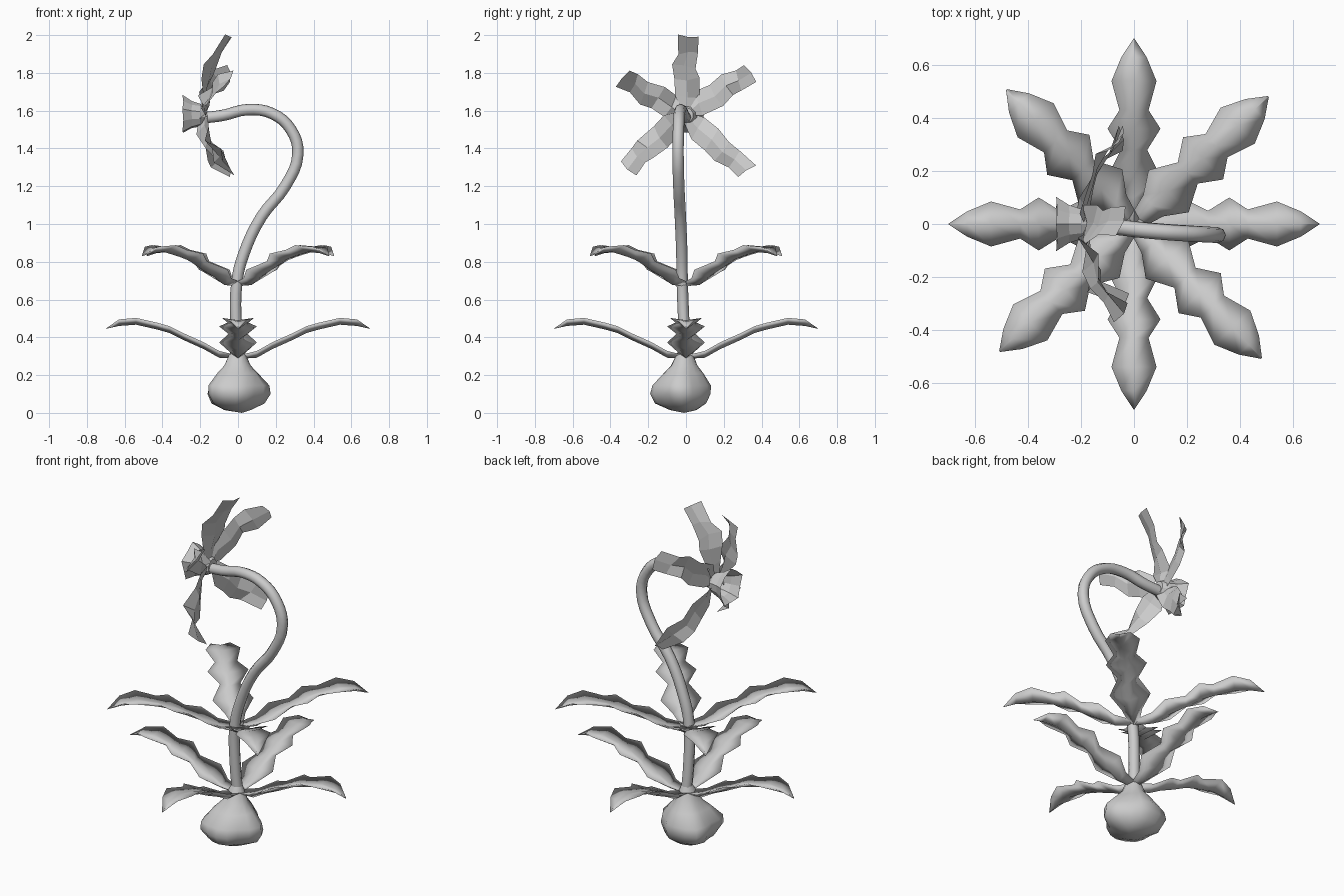
import bpy, math, random
from mathutils import Vector, Matrix

if "Cube" in bpy.data.objects:
    bpy.data.objects.remove(bpy.data.objects["Cube"])

random.seed(11)


def make(name, verts, faces, smooth=False):
    mesh = bpy.data.meshes.new(name)
    mesh.from_pydata(verts, [], faces)
    mesh.update()
    obj = bpy.data.objects.new(name, mesh)
    bpy.context.collection.objects.link(obj)
    for p in mesh.polygons:
        p.use_smooth = smooth
    return obj


def strip_faces(rows):
    # quads for a strip that is three points wide
    return [(3 * i + j, 3 * i + j + 1, 3 * i + j + 4, 3 * i + j + 3)
            for i in range(rows - 1) for j in (0, 1)]


def ring_faces(rings, n):
    return [(i * n + j, i * n + (j + 1) % n, (i + 1) * n + (j + 1) % n, (i + 1) * n + j)
            for i in range(rings - 1) for j in range(n)]


# Bulb: lumpy lathe
profile = [(0.015, 0.07), (0.05, 0.135), (0.10, 0.16), (0.145, 0.155),
           (0.21, 0.105), (0.25, 0.07), (0.30, 0.048), (0.34, 0.03)]
n = 16
verts = []
for z, r in profile:
    for j in range(n):
        a = math.tau * j / n
        lump = 1 + r * 0.6 * math.sin(3 * a + 0.5 + z * 9) + r * 0.4 * math.cos(5 * a)
        verts.append((r * lump * math.cos(a) - 0.08 * r, r * lump * math.sin(a) - 0.17 * r, z))
faces = ring_faces(len(profile), n)
verts.append((0.02, -0.01, 0.0))
faces += [(len(verts) - 1, (j + 1) % n, j) for j in range(n)]
make("bulb", verts, faces, True)

# Stem: round swept curve with a drooping hook
path = [(0, 0, 0.28), (-0.01, -0.01, 0.45), (-0.005, -0.02, 0.70), (0.03, -0.022, 0.84),
        (0.125, -0.03, 1.04), (0.25, -0.038, 1.20), (0.317, -0.042, 1.37),
        (0.28, -0.04, 1.50), (0.18, -0.035, 1.585), (0.05, -0.025, 1.605),
        (-0.08, -0.01, 1.575), (-0.2, 0, 1.56)]
curve = bpy.data.curves.new("stem", 'CURVE')
curve.dimensions = '3D'
curve.bevel_depth = 0.03
curve.bevel_resolution = 2
curve.resolution_u = 4
curve.use_fill_caps = True
spline = curve.splines.new('BEZIER')
spline.bezier_points.add(len(path) - 1)
for bp, co in zip(spline.bezier_points, path):
    bp.co = co
    bp.handle_left_type = bp.handle_right_type = 'AUTO'
bpy.context.collection.objects.link(bpy.data.objects.new("stem", curve))

# Leaves: scalloped, creased, fleshy blades in two whorls (radius, half width, rib height)
blade = [(0.0, 0.025, 0.29), (0.10, 0.05, 0.30), (0.18, 0.10, 0.345), (0.28, 0.05, 0.39),
         (0.36, 0.10, 0.43), (0.43, 0.055, 0.45), (0.54, 0.085, 0.475),
         (0.63, 0.048, 0.468), (0.70, 0.002, 0.445)]


def leaf(name, angle, lift, wide):
    rot = Matrix.Rotation(angle, 3, 'Z')
    verts = []
    for r, w, z in blade:
        k = min(1, w / 0.05)
        z += lift
        hw = w * wide
        # left edge, upper rib, right edge, lower rib
        verts += [rot @ Vector(p) for p in ((r, -hw, z + 0.028 * k), (r, 0, z + 0.016 * k),
                                            (r, hw, z + 0.028 * k), (r, 0, z - 0.008 * k))]
    last = 4 * (len(blade) - 1)
    faces = [f[::-1] for f in ring_faces(len(blade), 4)]
    faces += [(0, 1, 2, 3), tuple(last + j for j in (3, 2, 1, 0))]
    obj = make(name, verts, faces, True)
    # make every face point outwards
    import bmesh
    bm = bmesh.new()
    bm.from_mesh(obj.data)
    bmesh.ops.recalc_face_normals(bm, faces=bm.faces)
    bm.to_mesh(obj.data)
    bm.free()


for i in range(4):
    leaf(f"lower_leaf_{i + 1}", i * math.pi / 2, 0.0, 1.0)
    leaf(f"upper_leaf_{i + 1}", math.radians(43.5 + 90 * i), 0.385, 1.1)

# Petals: twisted faceted strips curling back behind the trumpet
petal_rows = [(0.03, 0.03, -0.19), (0.09, 0.065, -0.19), (0.18, 0.066, -0.165),
              (0.26, 0.062, -0.15), (0.33, 0.052, -0.11), (0.41, 0.055, -0.05)]
for k, (deg, reach) in enumerate(((90, 1.0), (34, 1.0), (-44, 1.06), (222, 1.04), (151, 0.95))):
    a = math.radians(deg)
    out = Vector((0, math.cos(a), math.sin(a)))
    side = Vector((0, -math.sin(a), math.cos(a)))
    verts = []
    for i, (r, w, x) in enumerate(petal_rows):
        twist = random.uniform(-0.035, 0.035)
        sway = random.uniform(-0.012, 0.012)
        for s in (-1, 0, 1):
            slant = s * random.uniform(-0.02, 0.02)
            verts.append(Vector((x + s * twist + (0.012 if s == 0 else 0), 0, 1.58))
                         + out * (r * reach + slant) + side * (s * w + sway))
    make(f"petal_{k + 1}", verts, strip_faces(len(petal_rows)))

# Trumpet: faceted ruffled cup opening towards -x
n = 10
verts = []
for x, r, ruffle in ((-0.165, 0.04, 0), (-0.20, 0.06, 0), (-0.245, 0.072, 0.004), (-0.292, 0.1, 0.008)):
    for j in range(n):
        a = math.tau * j / n + math.pi / 2
        rr = r + ruffle * (-1) ** j
        verts.append((x - ruffle * 0.3 * (-1) ** j, rr * math.cos(a), 1.576 + rr * math.sin(a)))
make("trumpet", verts, ring_faces(4, n) + [tuple(range(n))])
